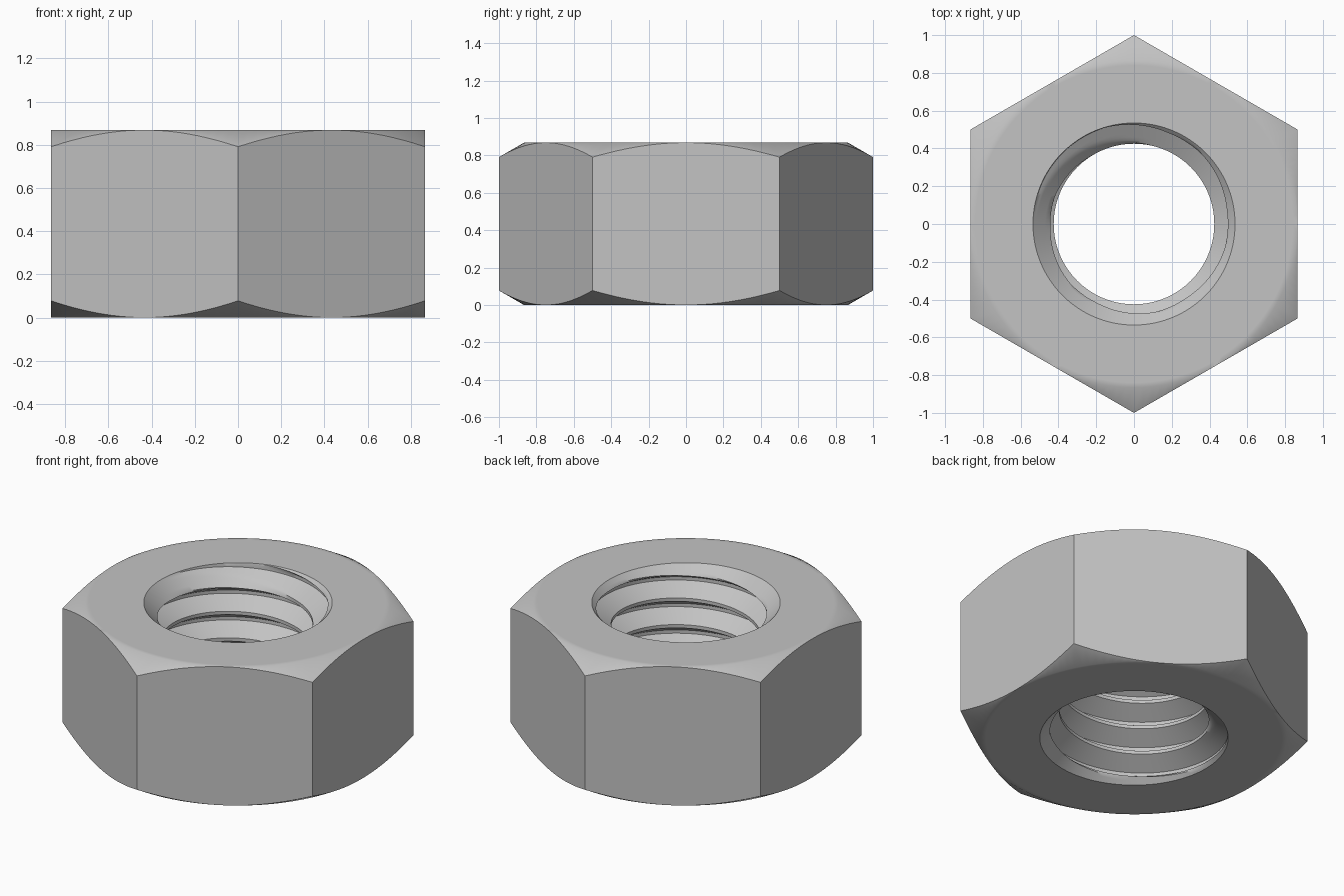
import bpy
import bmesh
from math import pi, sin, cos, tan, radians, sqrt

cube = bpy.data.objects.get("Cube")
if cube:
    bpy.data.objects.remove(cube, do_unlink=True)

SEGMENTS = 120
APOTHEM = sqrt(3) / 2
HEIGHT = 0.868
CHAMFER = tan(radians(30))
RIM, MAJOR, MINOR = 0.535, 0.533, 0.425
PITCH = 0.1667
CREST_Z = 0.712          # crest height at angle zero

steel = bpy.data.materials.new("plain_steel")
steel.use_nodes = True
COLOUR = (0.55, 0.55, 0.55, 1)
steel.diffuse_color = COLOUR
steel.node_tree.nodes["Principled BSDF"].inputs["Base Color"].default_value = COLOUR

bm = bmesh.new()


def add_strip(point, rows):
    """Skin a grid of points: point(angle, row) gives (radius, height)."""
    grid = []
    for c in range(SEGMENTS + 1):
        a = 2 * pi * c / SEGMENTS
        column = []
        for row in rows:
            r, z = point(a, row)
            column.append(bm.verts.new((r * cos(a), r * sin(a), z)))
        grid.append(column)
    for left, right in zip(grid, grid[1:]):
        for i in range(len(rows) - 1):
            bm.faces.new((left[i], right[i], right[i + 1], left[i + 1]))


def hex_radius(a):
    return APOTHEM / cos((a + pi / 6) % (pi / 3) - pi / 6)


# Outer body: bottom face, chamfer, hexagon side, chamfer, top face
def body_point(a, row):
    radius, top = row
    drop = 0
    if radius is None:
        radius = hex_radius(a)
        drop = (radius - APOTHEM) * CHAMFER
    return radius, HEIGHT - drop if top else drop


bottom = [(RIM, False), (0.84, False), (APOTHEM, False), (None, False)]
add_strip(body_point, bottom + [(r, True) for r, _ in reversed(bottom)])


# Threaded bore: a helical profile cut off by the countersinks
def thread_point(a, row):
    dz, r = row
    z = CREST_Z + PITCH * a / (2 * pi) + dz
    z = min(max(z, 0), HEIGHT)
    countersink = RIM - min(z, HEIGHT - z)
    return max(r, countersink), z


FLAT = PITCH / 8
STEPS = 6
tooth = [(-FLAT / 2, MINOR), (FLAT / 2, MINOR)]
flank = (PITCH - 2 * FLAT) / 2
for i in range(1, STEPS + 1):
    tooth.append((FLAT / 2 + flank * i / STEPS, MINOR + (MAJOR - MINOR) * i / STEPS))
for i in range(STEPS):
    t = i / STEPS
    tooth.append((FLAT * 1.5 + flank * (1 + t), MAJOR + (MINOR - MAJOR) * t))
thread_rows = [(dz + turn * PITCH, r) for turn in range(-7, 3) for dz, r in tooth]
add_strip(thread_point, thread_rows)

# Weld the strips into one closed solid
bmesh.ops.remove_doubles(bm, verts=bm.verts, dist=0.0002)
bmesh.ops.dissolve_degenerate(bm, edges=bm.edges, dist=0.0001)
bmesh.ops.recalc_face_normals(bm, faces=bm.faces)

mesh = bpy.data.meshes.new("hex_nut")
bm.to_mesh(mesh)
bm.free()
mesh.materials.append(steel)
nut = bpy.data.objects.new("hex_nut", mesh)
bpy.context.collection.objects.link(nut)

bpy.ops.object.select_all(action="DESELECT")
nut.select_set(True)
bpy.context.view_layer.objects.active = nut
bpy.ops.object.shade_smooth_by_angle(angle=radians(40))
